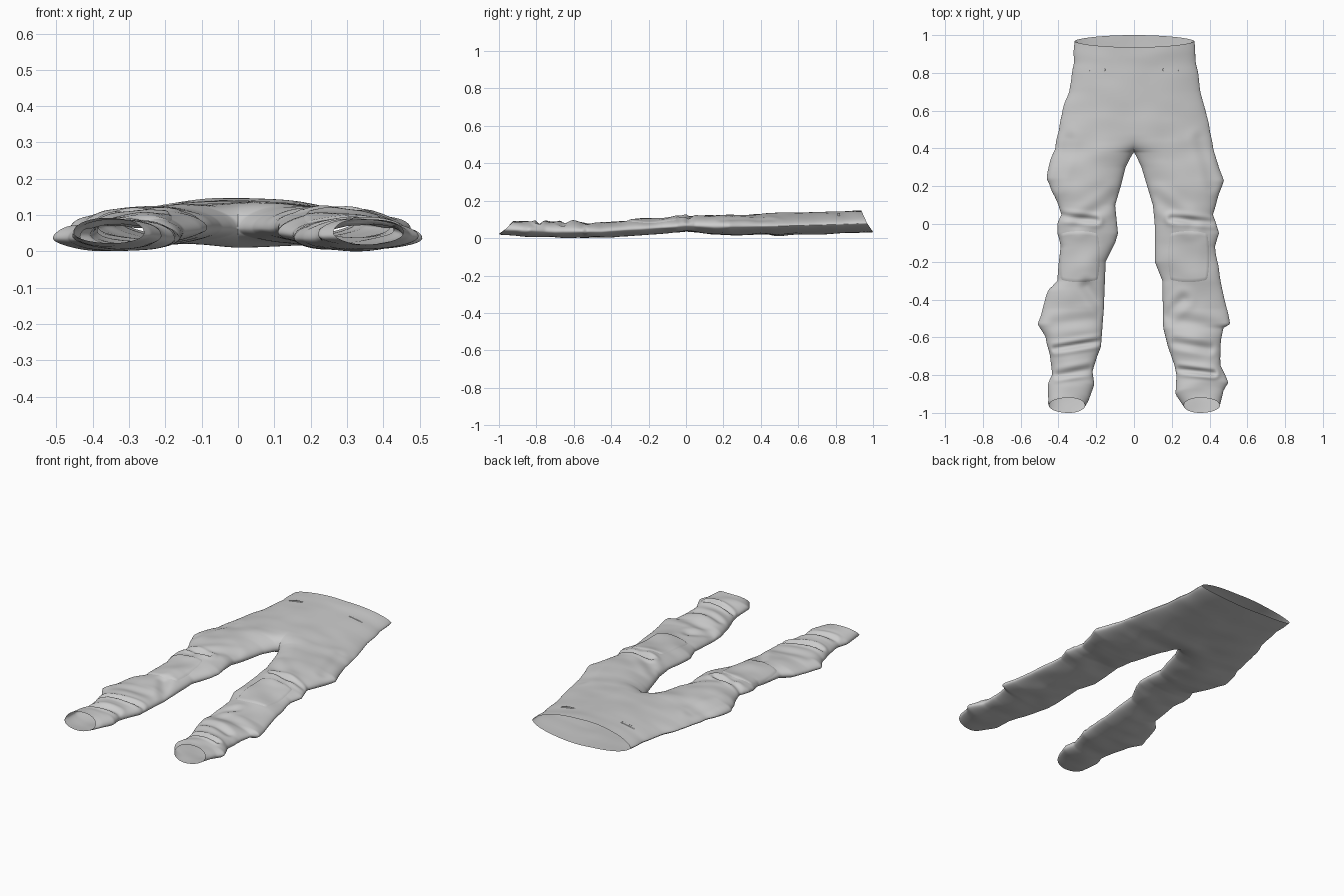
import bpy, bmesh, math
from mathutils import Vector, noise

if "Cube" in bpy.data.objects:
    bpy.data.objects.remove(bpy.data.objects["Cube"])

CROTCH = 0.38
# outlines seen from above: (y, distance from centre line)
OUTER = {
    -1: [(-.98, .44), (-.95, .455), (-.85, .455), (-.8, .435), (-.7, .445), (-.6, .465), (-.53, .51),
         (-.45, .485), (-.35, .455), (-.3, .41), (-.12, .385), (-.05, .41), (0, .405), (.05, .38),
         (.15, .42), (.24, .465), (.3, .455), (.4, .42), (.5, .40), (.6, .38), (.7, .345), (.85, .32), (.98, .317)],
    1: [(-.97, .45), (-.88, .475), (-.84, .50), (-.75, .46), (-.65, .455), (-.55, .475), (-.53, .51),
        (-.4, .48), (-.3, .46), (-.2, .44), (-.12, .43), (-.05, .45), (0, .435), (.05, .42),
        (.15, .45), (.23, .475), (.3, .45), (.4, .42), (.5, .40), (.6, .38), (.7, .35), (.85, .33), (.98, .32)]}
INNER = {
    -1: [(-.97, .265), (-.93, .24), (-.85, .21), (-.78, .22), (-.7, .195), (-.65, .175), (-.45, .16),
         (-.2, .15), (-.1, .10), (-.05, .085), (.1, .10), (.2, .07), (.3, .045), (.36, .014), (CROTCH, 0)],
    1: [(-.97, .27), (-.9, .22), (-.8, .225), (-.75, .215), (-.65, .18), (-.55, .155), (-.3, .15),
        (-.2, .11), (0, .11), (.1, .10), (.2, .07), (.3, .04), (.36, .012), (CROTCH, 0)]}
# underside and upper side heights along y
BOTTOM = [(-1, .03), (-.85, .015), (-.7, .005), (-.45, .008), (-.1, .03), (0, .04), (.15, .025), (.5, .02), (.8, .028), (1, .038)]
TOP = [(-1, .10), (-.8, .09), (-.6, .09), (-.45, .085), (-.3, .098), (-.1, .11), (.05, .122), (.2, .128), (.5, .138), (1, .153)]
# cloth folds: x0, y0, x1, y1, depth, width
FOLDS = [
    (-.42, -.66, -.17, -.62, .014, .014), (-.42, -.53, -.2, -.50, .007, .03), (-.4, -.80, -.24, -.77, .010, .018),
    (-.38, .04, -.2, .02, .010, .014), (-.3, .0, -.1, .14, .007, .03), (-.25, -.33, -.17, -.45, .007, .025),
    (.42, -.79, .24, -.77, .014, .014), (.45, -.55, .18, -.50, .007, .03), (.4, -.66, .22, -.63, .008, .02),
    (.42, .01, .2, .03, .010, .014), (.3, .0, .11, .14, .007, .03), (.26, -.40, .17, -.48, .007, .025),
    (.42, .2, .35, .45, .005, .025), (-.42, .2, -.35, .45, .005, .025)]


def lerp(table, y):
    if y <= table[0][0]:
        return table[0][1]
    for (a, p), (b, q) in zip(table, table[1:]):
        if y <= b:
            return p + (q - p) * (y - a) / (b - a)
    return table[-1][1]


def smooth(a, b, v):
    s = max(0, min(1, (v - a) / (b - a)))
    return s * s * (3 - 2 * s)


def edges(side, y):
    xi = lerp(INNER[side], y) if y < CROTCH else 0
    xo = lerp(OUTER[side], y) + .006 * noise.noise(Vector((side * 3, y * 14, .5)))
    return xi, xo


def fold_height(x, y):
    total = 0
    p = Vector((x, y))
    for x0, y0, x1, y1, depth, w in FOLDS:
        a, d = Vector((x0, y0)), Vector((x1 - x0, y1 - y0))
        s = max(0, min(1, (p - a).dot(d) / d.length_squared))
        r = (p - a - d * s).length / w
        if r < 5:
            total += depth * (.6 * math.exp(-(r - 1.9) ** 2) - math.exp(-r * r))
    return total


def cloth(side, y, t, layer):
    """Point on the trousers: t runs inner to outer, layer is +1 upper or -1 under."""
    xi, xo = edges(side, y)
    x = side * (xi + (xo - xi) * t)
    # section fullness: closed legs blend into one wide hip section
    q = max(0, min(1, (y - CROTCH) / .1))
    s = min(1, t / .45)
    inner = math.sqrt(max(0, 1 - ((1 - s) * (1 - q)) ** 2))
    leg = math.sqrt(max(0, 1 - (max(0, t - .45) / .55) ** 2))
    hip = max(0, 1 - t * t) ** .6
    w = smooth(.05, .6, y)
    f = inner * (leg * (1 - w) + hip * w)
    zb, zt = lerp(BOTTOM, y), lerp(TOP, y)
    ze = zb + .42 * (zt - zb)
    z = ze + f * ((zt if layer > 0 else zb) - ze)
    soft = 1 - .6 * smooth(.4, .7, y)
    z += f * soft * .010 * noise.noise(Vector((x * 6, y * 9, layer * 4)))
    if layer > 0:
        z += f * fold_height(x, y)
    # slanted waist and cuff openings
    y += layer * f * (.04 * smooth(-.78, -.96, y) - .032 * smooth(.8, .968, y))
    return Vector((x, y, z))


def finish(bm, name, mat):
    me = bpy.data.meshes.new(name)
    bm.to_mesh(me)
    bm.free()
    ob = bpy.data.objects.new(name, me)
    bpy.context.collection.objects.link(ob)
    me.materials.append(mat)
    for p in me.polygons:
        p.use_smooth = True
    return ob


def grid(bm, rows):
    vs = [[bm.verts.new(p) for p in r] for r in rows]
    for a, b in zip(vs, vs[1:]):
        for i in range(len(a) - 1):
            bm.faces.new((a[i], a[i + 1], b[i + 1], b[i]))


def patch(name, side, x0, x1, y0, y1, lift, mat):
    """Rounded cloth piece lying on the upper layer."""
    rows, n = [], 24
    for j in range(n + 1):
        row, v = [], 2 * j / n - 1
        for i in range(n + 1):
            u = 2 * i / n - 1
            x = (x0 + x1) / 2 + (x1 - x0) / 2 * u * math.sqrt(1 - .2 * v * v)
            y = (y0 + y1) / 2 + (y1 - y0) / 2 * v * math.sqrt(1 - .2 * u * u)
            xi, xo = edges(side, y)
            p = cloth(side, y, max(0, min(1, (x - xi) / (xo - xi))), 1)
            p.z += lift if max(abs(u), abs(v)) < .99 else -.001
            row.append(p)
        rows.append(row)
    bm = bmesh.new()
    grid(bm, rows)
    bmesh.ops.recalc_face_normals(bm, faces=bm.faces)
    if sum(f.normal.z for f in bm.faces) < 0:
        bmesh.ops.reverse_faces(bm, faces=bm.faces)
    return finish(bm, name, mat)


grey = bpy.data.materials.new("light grey cloth")
grey.diffuse_color = (.6, .6, .6, 1)
grey.use_nodes = True
grey.node_tree.nodes["Principled BSDF"].inputs["Base Color"].default_value = grey.diffuse_color

# trousers shell: both legs and hips, open at waist and cuffs
ys = [-.96 + (CROTCH + .96) * i / 150 for i in range(151)]
ys += [CROTCH + (.968 - CROTCH) * (i / 60) ** 1.3 for i in range(1, 61)]
ts = [.5 - .5 * math.cos(math.pi * i / 40) for i in range(41)]
bm = bmesh.new()
for side in (-1, 1):
    for layer in (-1, 1):
        grid(bm, [[cloth(side, y, t, layer) for t in ts] for y in ys])
bmesh.ops.remove_doubles(bm, verts=bm.verts, dist=.00005)
bmesh.ops.recalc_face_normals(bm, faces=bm.faces)
upper = [f for f in bm.faces if f.calc_center_median().y > .6 and f.calc_center_median().z > .12]
if sum(f.normal.z for f in upper) < 0:
    bmesh.ops.reverse_faces(bm, faces=bm.faces)
parts = [finish(bm, "trousers", grey)]

# knee patches and small pocket tabs
for side, label in ((-1, "left"), (1, "right")):
    parts.append(patch(label + "_knee_patch", side, .18, .40, -.31, -.035, .004, grey))
    parts.append(patch(label + "_pocket_tab", side, .15, .24, .81, .825, .003, grey))

# rest the lowest point on the ground
low = min(v.co.z for v in parts[0].data.vertices)
for ob in parts:
    for v in ob.data.vertices:
        v.co.z -= low
